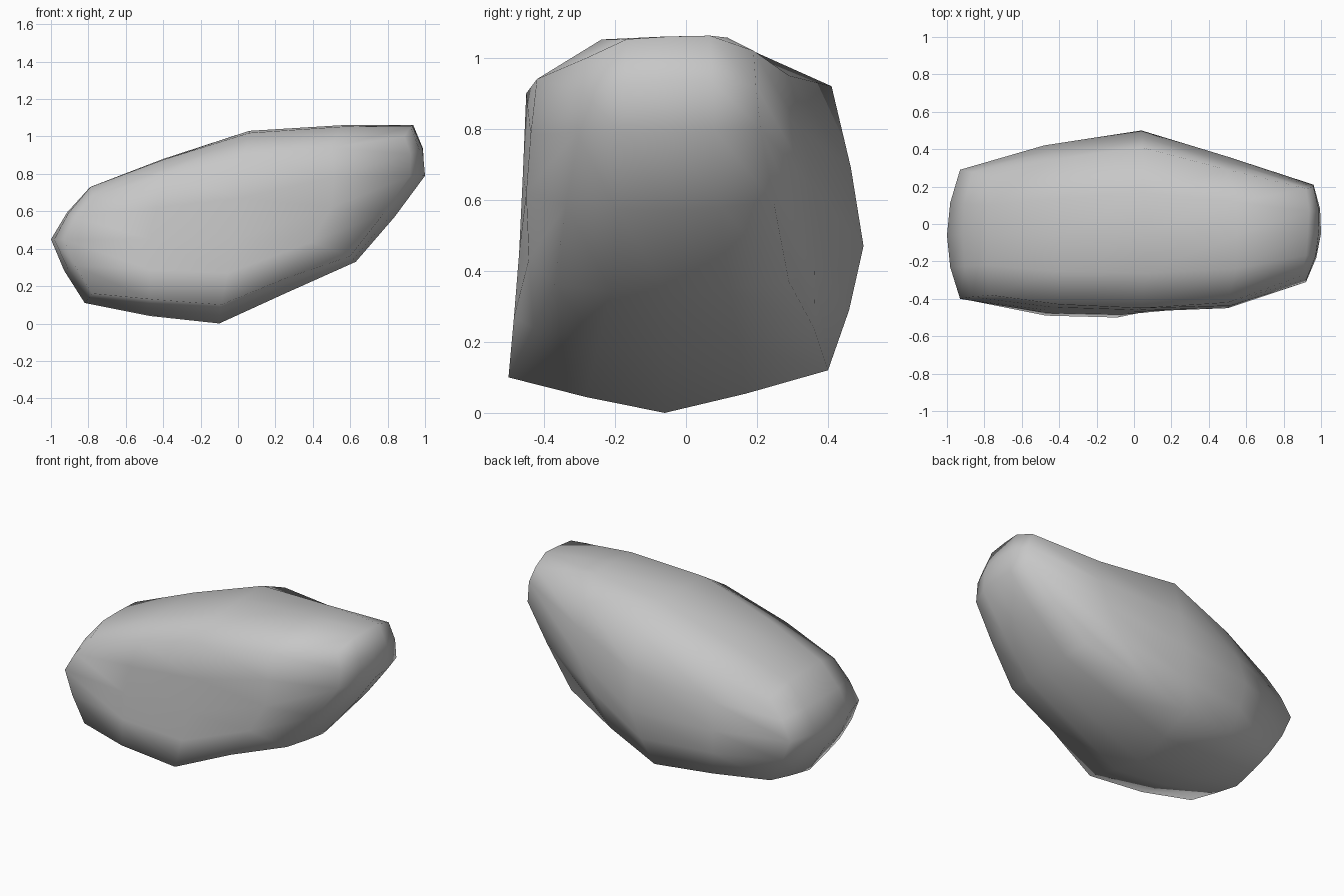
import bpy
import bmesh
from mathutils import Vector

cube = bpy.data.objects.get("Cube")
if cube:
    bpy.data.objects.remove(cube)

# Control cage: five sections of the boulder from tail to head.
# Each section has rows bottom, waist, top; each row runs front to back.
CORE = (0, 0, .5)
CAGE = [
    [[(-.78, -.42, .16), (-.82, -.06, .11), (-.78, .27, .16)],
     [(-.93, -.4, .45), (-1, -.06, .45), (-.93, .29, .45)],
     [(-.77, -.38, .68), (-.79, -.06, .73), (-.77, .26, .67)]],
    [[(-.47, -.49, .13), (-.47, -.06, .04), (-.43, .35, .14)],
     [(-.47, -.46, .45), CORE, (-.48, .42, .45)],
     [(-.4, -.43, .79), (-.4, -.06, .88), (-.4, .35, .79)]],
    [[(-.09, -.5, .1), (-.1, -.06, 0), (-.06, .4, .12)],
     [(-.02, -.47, .45), CORE, (.04, .5, .47)],
     [(.04, -.45, .9), (.06, -.05, 1.03), (.04, .41, .92)]],
    [[(.25, -.43, .24), (.25, -.06, .16), (.27, .36, .24)],
     [(.5, -.45, .62), CORE, (.5, .36, .63)],
     [(.5, -.42, .94), (.55, -.06, 1.06), (.5, .29, .95)]],
    [[(.6, -.37, .36), (.63, -.05, .33), (.6, .29, .37)],
     [(.92, -.31, .79), (1, -.05, .79), (.96, .21, .8)],
     [(.89, -.28, 1), (.93, -.05, 1.06), (.92, .19, 1.02)]],
]


def weights(t, bulge):
    """Blend straight and curved interpolation through three points."""
    straight = (max(-t, 0), 1 - abs(t), max(t, 0))
    curved = (t * (t - 1) / 2, 1 - t * t, t * (t + 1) / 2)
    return [s + (c - s) * bulge for s, c in zip(straight, curved)]


def sculpt(co):
    """Move a point of the gridded block onto the boulder."""
    section = CAGE[round((co.x + 1) * 2)]
    # The crown is rounder across than the underside
    across = weights(co.y, 1 + co.z * .8)
    upward = weights(co.z, .4)
    result = Vector()
    for row, wz in zip(section, upward):
        for point, wy in zip(row, across):
            result += Vector(point) * (wy * wz)
    return result


# Boulder: a gridded block pushed into shape
bm = bmesh.new()
bmesh.ops.create_cube(bm, size=2)
bmesh.ops.subdivide_edges(bm, edges=bm.edges[:], cuts=3, use_grid_fill=True)
for vert in bm.verts:
    vert.co = sculpt(vert.co)
bmesh.ops.recalc_face_normals(bm, faces=bm.faces[:])
for face in bm.faces:
    face.smooth = True
mesh = bpy.data.meshes.new("boulder")
bm.to_mesh(mesh)
bm.free()
boulder = bpy.data.objects.new("boulder", mesh)
bpy.context.collection.objects.link(boulder)

# Stone colour
stone = bpy.data.materials.new("grey stone")
stone.use_nodes = True
colour = (.57, .57, .57, 1)
stone.diffuse_color = colour
stone.node_tree.nodes["Principled BSDF"].inputs["Base Color"].default_value = colour
mesh.materials.append(stone)
